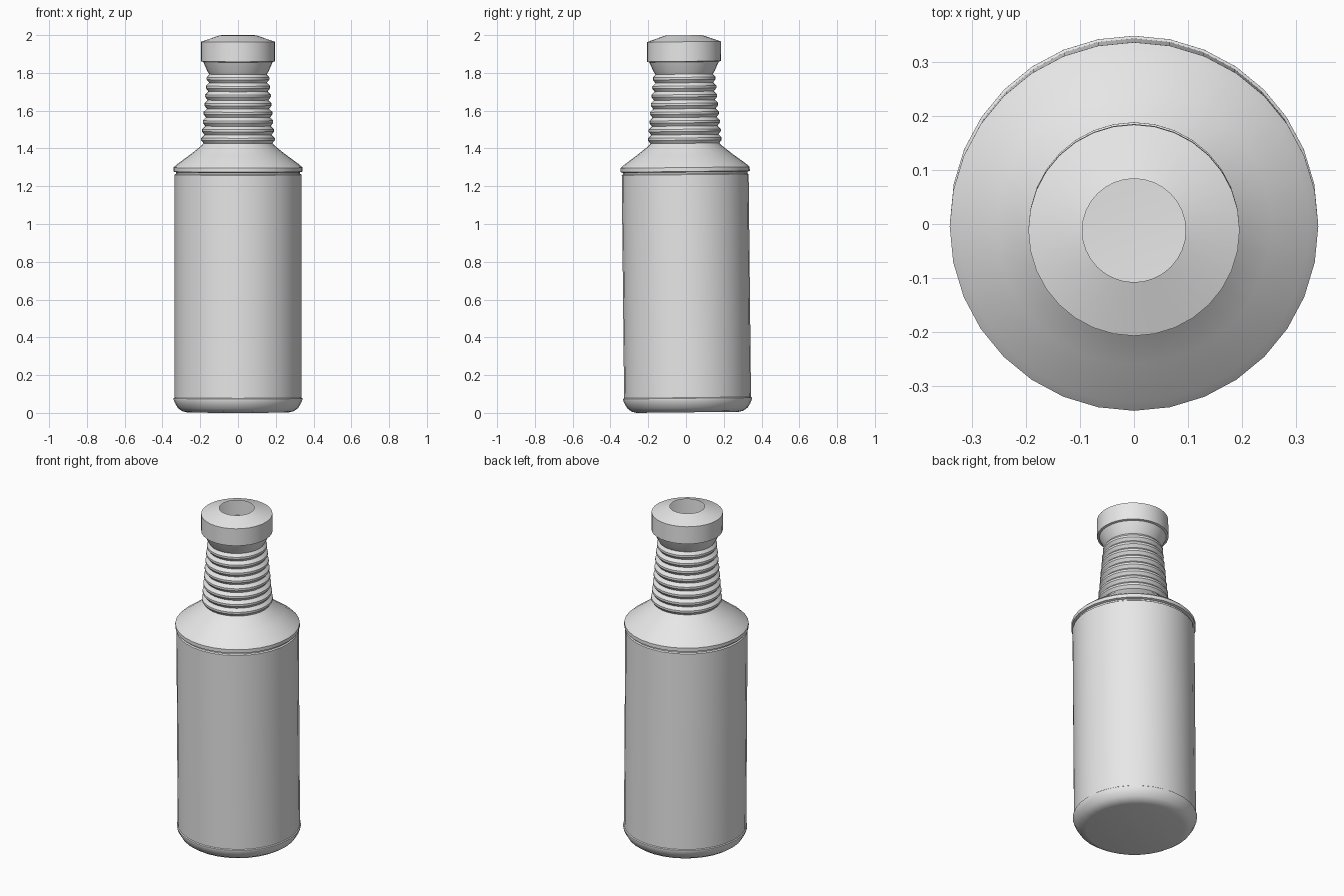
import bpy, bmesh, math
from mathutils import Matrix, Vector

if "Cube" in bpy.data.objects:
    bpy.data.objects.remove(bpy.data.objects["Cube"], do_unlink=True)

SIDES = 32
# the bottle leans very slightly towards the front
LEAN = Matrix.Translation((0, 0.009, 0.003)) @ Matrix.Rotation(0.0105, 4, "X")

grey = bpy.data.materials.new("plain_grey")
grey.use_nodes = True
grey.diffuse_color = (0.8, 0.8, 0.8, 1)
grey.node_tree.nodes["Principled BSDF"].inputs["Base Color"].default_value = (0.8, 0.8, 0.8, 1)


def lathe(name, profile, floor=False):
    """Turn a (radius, height) profile, listed from bottom to top, about z."""
    bm = bmesh.new()
    rings = []
    for r, z in profile:
        angles = [2 * math.pi * i / SIDES for i in range(SIDES)]
        rings.append([bm.verts.new((r * math.cos(a), r * math.sin(a), z)) for a in angles])
    for low, high in zip(rings, rings[1:]):
        for i in range(SIDES):
            j = (i + 1) % SIDES
            bm.faces.new((low[i], low[j], high[j], high[i]))
    if floor:
        bm.faces.new(rings[0][::-1])
    bm.transform(LEAN)
    mesh = bpy.data.meshes.new(name)
    bm.to_mesh(mesh)
    bm.free()
    mesh.materials.append(grey)
    obj = bpy.data.objects.new(name, mesh)
    bpy.context.collection.objects.link(obj)
    bpy.ops.object.select_all(action="DESELECT")
    obj.select_set(True)
    bpy.context.view_layer.objects.active = obj
    bpy.ops.object.shade_smooth_by_angle(angle=math.radians(32))
    return obj


# Rounded base with a small lip
lathe("base", [(0.27, 0), (0.295, 0.006), (0.318, 0.022), (0.332, 0.045),
               (0.341, 0.066), (0.341, 0.074), (0.336, 0.078)], floor=True)

# Straight body, ending in a narrow groove
lathe("body", [(0.336, 0.078), (0.336, 1.258), (0.329, 1.263), (0.329, 1.271)])

# Sloping shoulder with an overhanging rim
lathe("shoulder", [(0.329, 1.271), (0.342, 1.275), (0.342, 1.296),
                   (0.326, 1.311), (0.255, 1.363), (0.198, 1.408), (0.182, 1.424)])

# Ribbed neck, tapering upwards
RIBS, PITCH, START = 8, 0.0458, 1.424
neck = []
for i in range(RIBS):
    z = START + i * PITCH
    r = 0.182 - 0.0042 * i
    neck += [(r, z), (r + 0.013, z + 0.017), (r + 0.013, z + 0.029)]
neck.append((0.152, START + RIBS * PITCH))
lathe("ribbed_neck", neck)

# Flared collar under the cap
lathe("collar", [(0.152, START + RIBS * PITCH), (0.162, 1.806), (0.184, 1.855)])

# Cap with a bevelled top and an open mouth
lathe("cap", [(0.184, 1.855), (0.196, 1.858), (0.196, 1.962), (0.096, 1.996)])
